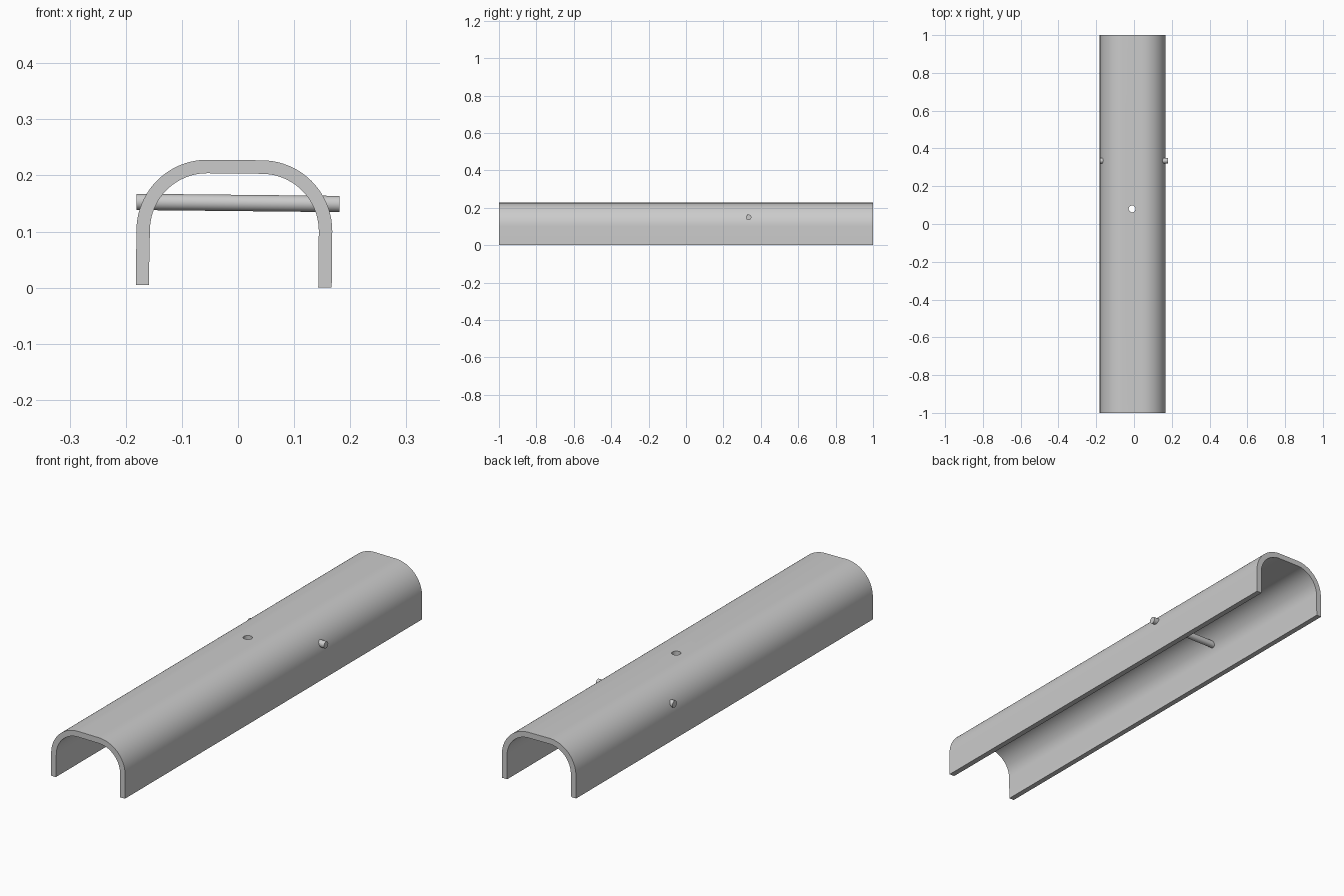
import bpy, bmesh, math

if "Cube" in bpy.data.objects:
    bpy.data.objects.remove(bpy.data.objects["Cube"])

ARC_STEPS = 20
THICK = 0.024


def smooth(obj):
    bpy.ops.object.select_all(action='DESELECT')
    obj.select_set(True)
    bpy.context.view_layer.objects.active = obj
    bpy.ops.object.shade_smooth_by_angle(angle=math.radians(30))


def arch(r, left_foot, right_foot):
    """Foot, rounded shoulder, flat crown, rounded shoulder, foot."""
    pts = [left_foot]
    for cx, cz, start in ((-0.055, 0.102, 180), (0.042, 0.101, 90)):
        for i in range(ARC_STEPS + 1):
            a = math.radians(start - 90 * i / ARC_STEPS)
            pts.append((cx + r * math.cos(a), cz + r * math.sin(a)))
    return pts + [right_foot]


def rod(name, radius, depth, loc, rot=(0, 0, 0)):
    bpy.ops.mesh.primitive_cylinder_add(vertices=32, radius=radius, depth=depth,
                                        location=loc, rotation=rot)
    obj = bpy.context.object
    obj.name = name
    return obj


# Channel: slightly tilted arch profile extruded along y
outer = arch(0.126, (-0.182, 0.005), (0.167, 0.0))
inner = arch(0.126 - THICK, (-0.159, 0.005), (0.143, 0.0))
bm = bmesh.new()
rings = []
for y in (-1, 1):
    rings.append([[bm.verts.new((x, y, z)) for x, z in line] for line in (outer, inner)])
(of, nf), (ob, nb) = rings
for i in range(len(outer) - 1):
    j = i + 1
    bm.faces.new((of[i], of[j], ob[j], ob[i]))
    bm.faces.new((nf[i], nb[i], nb[j], nf[j]))
    bm.faces.new((of[i], nf[i], nf[j], of[j]))
    bm.faces.new((ob[i], ob[j], nb[j], nb[i]))
for k in (0, -1):
    bm.faces.new((of[k], ob[k], nb[k], nf[k]))
bmesh.ops.recalc_face_normals(bm, faces=bm.faces)
mesh = bpy.data.meshes.new("channel")
bm.to_mesh(mesh)
bm.free()
channel = bpy.data.objects.new("channel", mesh)
bpy.context.collection.objects.link(channel)

# Round hole through the crown
cutter = rod("hole_cutter", 0.018, 0.12, (-0.01, 0.08, 0.216))
cutter.hide_render = True
mod = channel.modifiers.new("hole", 'BOOLEAN')
mod.operation = 'DIFFERENCE'
mod.solver = 'EXACT'
mod.object = cutter
bpy.context.view_layer.objects.active = channel
bpy.ops.object.modifier_apply(modifier="hole")
bpy.data.objects.remove(cutter, do_unlink=True)
smooth(channel)

# Cross pin through both side walls
pin = rod("cross_pin", 0.0145, 0.362, (0, 0.335, 0.151),
          (0, math.radians(90.6), 0))
smooth(pin)
